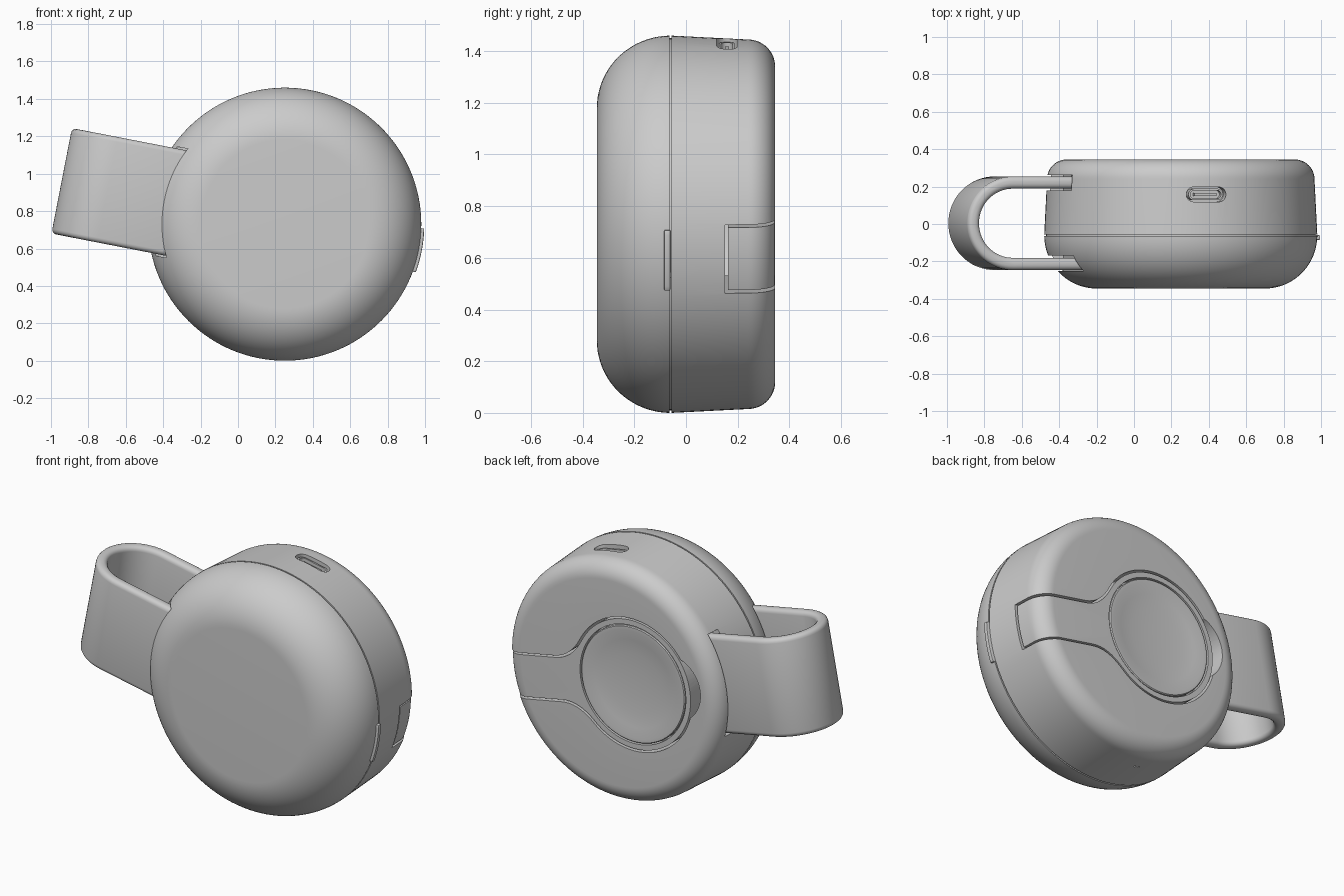
import bpy, bmesh
from math import sin, cos, pi, radians
from mathutils import Matrix, Vector

cube = bpy.data.objects.get("Cube")
if cube:
    bpy.data.objects.remove(cube)

grey = bpy.data.materials.new("matte_grey")
grey.use_nodes = True
GREY = (0.6, 0.6, 0.6, 1)
grey.diffuse_color = GREY
grey.node_tree.nodes["Principled BSDF"].inputs["Base Color"].default_value = GREY

# Everything is built around the disc axis, then tilted and moved into place
PLACE = Matrix.Translation((0.25, 0, 0.73)) @ Matrix.Rotation(radians(11), 4, 'Y')


def finish(bm, name):
    bmesh.ops.recalc_face_normals(bm, faces=bm.faces)
    mesh = bpy.data.meshes.new(name)
    bm.to_mesh(mesh)
    bm.free()
    mesh.materials.append(grey)
    ob = bpy.data.objects.new(name, mesh)
    bpy.context.collection.objects.link(ob)
    return ob


def lathe(name, profile, steps=128, u=0):
    """Revolve (radius, y) points about the y axis."""
    bm = bmesh.new()
    vs = [bm.verts.new((r, y, 0)) for r, y in profile]
    es = [bm.edges.new(pair) for pair in zip(vs, vs[1:])]
    bmesh.ops.spin(bm, geom=vs + es, cent=(0, 0, 0), axis=(0, 1, 0),
                   angle=2 * pi, steps=steps)
    bmesh.ops.remove_doubles(bm, verts=bm.verts, dist=1e-5)
    bmesh.ops.translate(bm, verts=bm.verts, vec=(u, 0, 0))
    return finish(bm, name)


def prism(name, pts, lo, hi, axis='Y'):
    """Extrude a flat outline along y or z."""
    def at(a, b, h):
        return (a, h, b) if axis == 'Y' else (a, b, h)
    bm = bmesh.new()
    face = bm.faces.new([bm.verts.new(at(a, b, lo)) for a, b in pts])
    new = bmesh.ops.extrude_face_region(bm, geom=[face])["geom"]
    bmesh.ops.translate(bm, vec=Vector(at(0, 0, hi - lo)),
                        verts=[g for g in new if isinstance(g, bmesh.types.BMVert)])
    return finish(bm, name)


def arc(ca, cb, ra, a0, a1, n=24, rb=None):
    angles = [radians(a0 + (a1 - a0) * i / n) for i in range(n + 1)]
    return [(ca + ra * cos(t), cb + (rb or ra) * sin(t)) for t in angles]


def rect(a0, a1, b0, b1):
    return [(a0, b0), (a1, b0), (a1, b1), (a0, b1)]


def stadium(cb, half, r):
    return arc(half - r, cb, r, -90, 90, 10) + arc(r - half, cb, r, 90, 270, 10)


def apply(ob, mod):
    bpy.context.view_layer.objects.active = ob
    bpy.ops.object.modifier_apply(modifier=mod.name)


def boolean(ob, tool, op='DIFFERENCE'):
    mod = ob.modifiers.new("cut", 'BOOLEAN')
    mod.operation, mod.object, mod.solver = op, tool, 'EXACT'
    apply(ob, mod)
    bpy.data.objects.remove(tool)


def bevel(ob, width, segments=3):
    mod = ob.modifiers.new("round", 'BEVEL')
    mod.width, mod.segments = width, segments
    mod.limit_method, mod.angle_limit = 'ANGLE', radians(40)
    apply(ob, mod)


# Body profile: domed front, fine seam, slightly tapered back with rounded edge
SEAM = -0.06
front = arc(0.45, SEAM, 0.28, -90, 0, 20, rb=0.285)[:-1]
seam = [(0.73, SEAM - 0.004), (0.72, SEAM - 0.004), (0.72, SEAM + 0.004), (0.73, SEAM + 0.004)]
back = arc(0.61, 0.24, 0.105, 0, 90, 12)
profile = [(0, -0.345)] + front + seam + back + [(0, 0.345)]
body = lathe("body", profile)

# Back panel outline: disc flowing into a strip that wraps over the side
PUCK = -0.14


def panel_outline(gap):
    r, w = 0.395 - gap, 0.135 - gap
    a, b = PUCK + r * cos(radians(38)), r * sin(radians(38))
    c = a + (b - w) * sin(radians(38)) / cos(radians(38))
    ts = [i / 8 for i in range(1, 9)]
    flare = [((1 - t) ** 2 * a + 2 * t * (1 - t) * c + t * t * (c + 0.11),
              (1 - t) ** 2 * b + 2 * t * (1 - t) * w + t * t * w) for t in ts]
    lower = [(x, -y) for x, y in flare]
    return (arc(PUCK, 0, r, 38, 322, 72) + lower
            + [(0.85, -w), (0.85, w)] + flare[::-1])


GAP = 0.012
boolean(body, prism("panel_cutter", panel_outline(0), 0.15, 0.5))
panel = lathe("back_panel", [(r * 0.994, y * 0.994) for r, y in profile])
boolean(panel, prism("panel_shape", panel_outline(GAP), 0.15 + GAP, 0.5), 'INTERSECT')

# Shallow dished pad set in the round part of the panel
boolean(panel, prism("pad_cutter", arc(PUCK, 0, 0.352, 0, 354, 71), 0.30, 0.5))
lathe("charging_pad", [(0, 0.29), (0.345, 0.29), (0.345, 0.338), (0.34, 0.343), (0.32, 0.343),
                       (0.26, 0.333), (0.18, 0.326), (0.09, 0.322), (0, 0.321)], 96, PUCK)

# Finger notch beside the pad
boolean(body, prism("notch_cutter", arc(-0.40, 0, 0.195, 0, 352, 45), 0.25, 0.5))

# Slots where the strap enters the body
for lo, hi in ((-0.252, -0.168), (0.178, 0.262)):
    boolean(body, prism("slot_cutter", rect(-0.9, -0.58, lo, hi), -0.297, 0.297, 'Z'))

# Carrying strap: a U-shaped band with rounded rims
MID, CY = -0.965, 0.004
outline = ([(-0.56, CY + 0.25)] + arc(MID, CY, 0.25, 90, 270, 32) + [(-0.56, CY - 0.25)]
           + [(-0.56, CY - 0.185)] + arc(MID, CY, 0.185, 270, 90, 32) + [(-0.56, CY + 0.185)])
strap = prism("strap", outline, -0.287, 0.287, 'Z')
bevel(strap, 0.026, 4)

# Charging port on the rim: recess, metal sleeve and tongue
PORT = 0.158
boolean(body, prism("port_cutter", stadium(PORT, 0.108, 0.04), 0.64, 0.8, 'Z'))
sleeve = prism("port_sleeve", stadium(PORT, 0.094, 0.031), 0.63, 0.70, 'Z')
boolean(sleeve, prism("sleeve_cutter", stadium(PORT, 0.084, 0.022), 0.65, 0.8, 'Z'))
prism("port_tongue", rect(-0.06, 0.06, PORT - 0.008, PORT + 0.008), 0.64, 0.69, 'Z')

# Pair of pinholes opposite the port
for u in (-0.015, 0.015):
    boolean(body, prism("pinhole_cutter", arc(u, PORT, 0.006, 0, 330, 11), -0.8, -0.69, 'Z'))

# Thumb catch on the front shell beside the seam
catch = prism("thumb_catch", arc(0, 0, 0.746, -9.3, 9.3, 12) + arc(0, 0, 0.68, 9.3, -9.3, 12),
              -0.085, SEAM)
bevel(catch, 0.006, 2)

# Smooth shading and final placement
for ob in bpy.context.collection.objects:
    if ob.type == 'MESH' and ob.data.materials and ob.data.materials[0] == grey:
        ob.matrix_world = PLACE
        bpy.ops.object.select_all(action='DESELECT')
        ob.select_set(True)
        bpy.context.view_layer.objects.active = ob
        bpy.ops.object.shade_smooth_by_angle(angle=radians(30))
